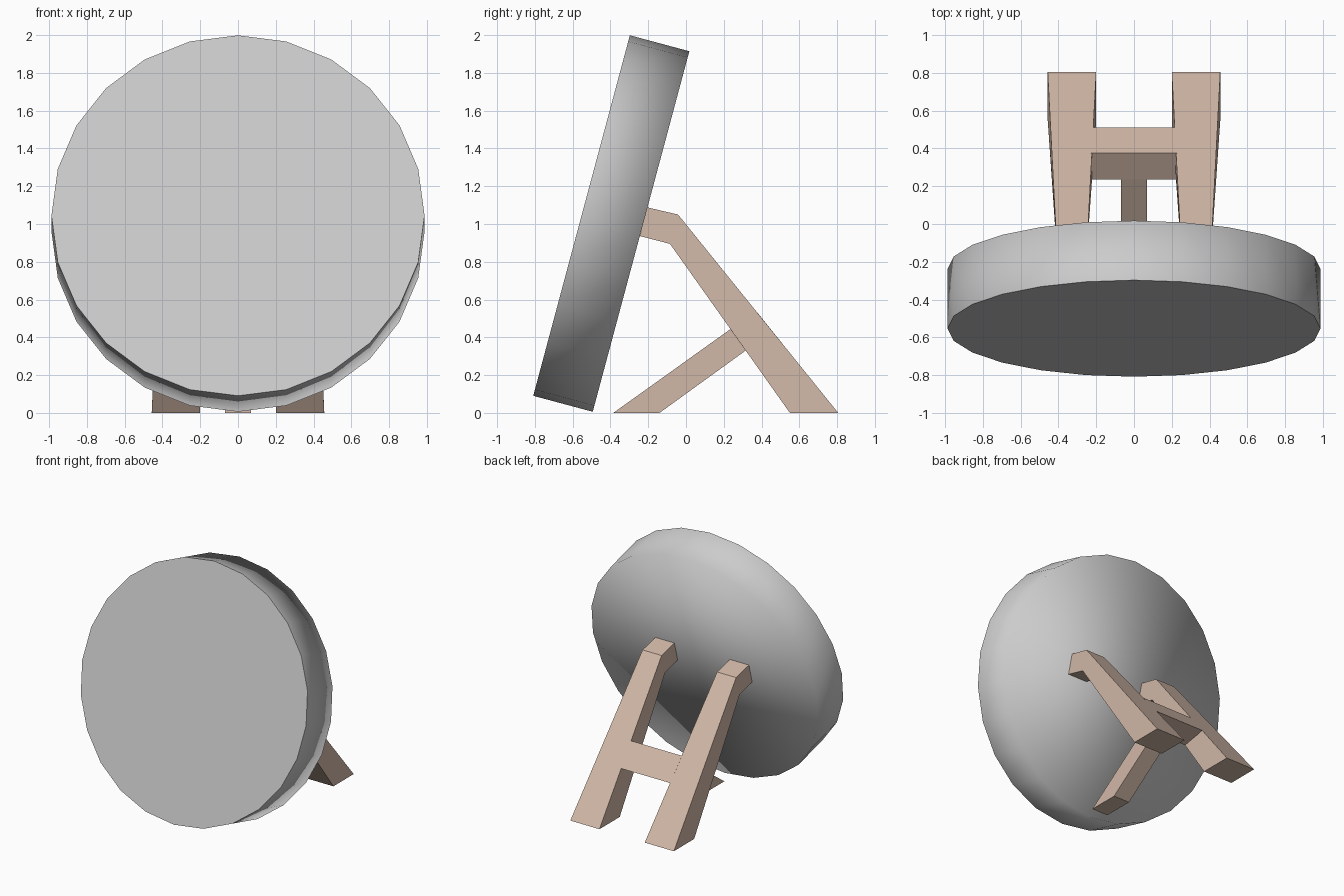
import bpy, bmesh
from math import radians, sin, cos
from mathutils import Matrix, Vector

if "Cube" in bpy.data.objects:
    bpy.data.objects.remove(bpy.data.objects["Cube"])

wood = bpy.data.materials.new("wood")
wood.diffuse_color = (0.64, 0.48, 0.39, 1)
wood.use_nodes = True
wood.node_tree.nodes["Principled BSDF"].inputs["Base Color"].default_value = wood.diffuse_color


def add_object(name, bm, mat=None):
    bmesh.ops.recalc_face_normals(bm, faces=bm.faces)
    me = bpy.data.meshes.new(name)
    bm.to_mesh(me)
    bm.free()
    ob = bpy.data.objects.new(name, me)
    bpy.context.collection.objects.link(ob)
    if mat:
        me.materials.append(mat)
    return ob


def prism(name, profile, x_range):
    """Side profile of (y, z) points, spanned in x by x_range(z)."""
    bm = bmesh.new()
    sides = [[bm.verts.new((x_range(z)[i], y, z)) for y, z in profile] for i in (0, 1)]
    bm.faces.new(sides[0])
    bm.faces.new(sides[1])
    n = len(profile)
    for i in range(n):
        j = (i + 1) % n
        bm.faces.new((sides[0][i], sides[0][j], sides[1][j], sides[1][i]))
    return add_object(name, bm, wood)


def leg_range(z):
    # legs taper from the floor up to the elbow
    t = min(z / 0.895, 1)
    return 0.2 + 0.045 * t, 0.457 - 0.044 * t


# Tilted 24-sided disc: flat front, back smoothed into the rim
TILT, R, DEPTH = radians(15), 0.988, 0.326
axis = Vector((0, cos(TILT), -sin(TILT)))
centre = Vector((0, -0.3955, 1.0025))
bm = bmesh.new()
bmesh.ops.create_cone(bm, cap_ends=True, segments=24, radius1=R, radius2=R, depth=DEPTH,
                      matrix=Matrix.Translation(centre) @ Matrix.Rotation(radians(90) - TILT, 4, 'X'))
bm.normal_update()
for f in bm.faces:
    f.smooth = True
for f in bm.faces:
    if f.normal.dot(axis) < -0.9:
        f.smooth = False
        for e in f.edges:
            e.smooth = False
add_object("disc", bm)

# Pair of bent rear legs
leg = prism("rear_legs", [(-0.205, 1.088), (-0.042, 1.05), (0.806, 0), (0.55, 0),
                          (-0.085, 0.895), (-0.244, 0.936)], leg_range)
leg.modifiers.new("mirror", 'MIRROR')

# Crossbar between the legs
prism("crossbar", [(0.375, 0.535), (0.51, 0.367), (0.316, 0.33), (0.235, 0.443)],
      lambda z: (-leg_range(z)[0], leg_range(z)[0]))

# Central brace running forward to the floor
prism("front_brace", [(0.235, 0.443), (0.316, 0.33), (-0.14, 0), (-0.385, 0)],
      lambda z: (-0.07, 0.07))
